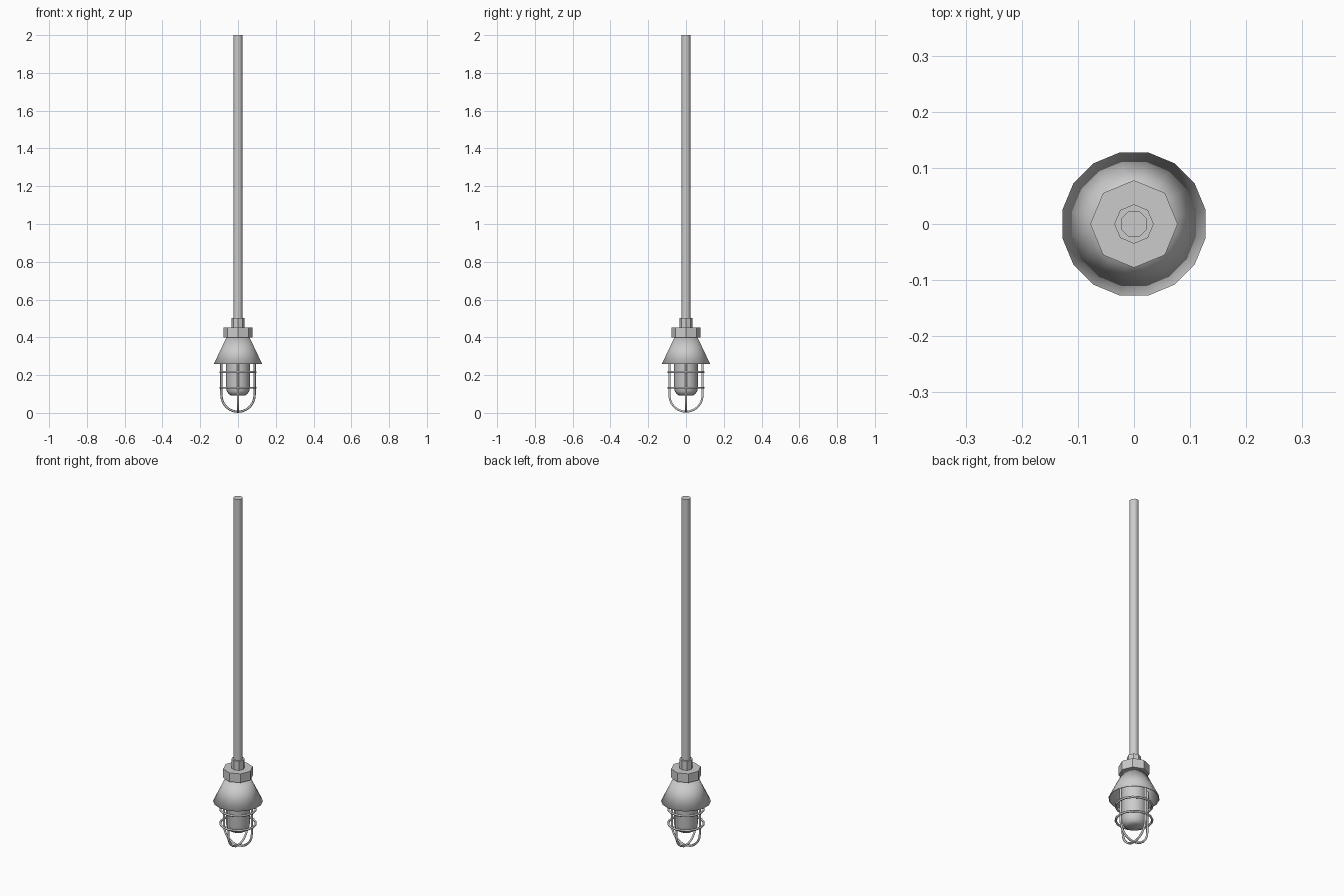
import bpy, bmesh, math

if "Cube" in bpy.data.objects:
    bpy.data.objects.remove(bpy.data.objects["Cube"])


def lathe(name, profile, sides, offset=0.0, close_ends=True, smooth=35):
    """Spin a list of (radius, z) points around the z axis."""
    bm = bmesh.new()
    rings = []
    for r, z in profile:
        angles = [offset + 2 * math.pi * i / sides for i in range(sides)]
        rings.append([bm.verts.new((r * math.cos(a), r * math.sin(a), z)) for a in angles])
    for low, high in zip(rings, rings[1:]):
        for i in range(sides):
            j = (i + 1) % sides
            bm.faces.new((low[i], low[j], high[j], high[i]))
    if close_ends:
        bm.faces.new(rings[0][::-1])
        bm.faces.new(rings[-1])
    bmesh.ops.recalc_face_normals(bm, faces=bm.faces)
    mesh = bpy.data.meshes.new(name)
    bm.to_mesh(mesh)
    bm.free()
    obj = bpy.data.objects.new(name, mesh)
    bpy.context.collection.objects.link(obj)
    finish(obj, smooth)
    return obj


def finish(obj, angle):
    bpy.ops.object.select_all(action='DESELECT')
    obj.select_set(True)
    bpy.context.view_layer.objects.active = obj
    bpy.ops.object.shade_smooth_by_angle(angle=math.radians(angle))


def wire(name, points, radius, cyclic=False):
    """Round wire along a path."""
    curve = bpy.data.curves.new(name, 'CURVE')
    curve.dimensions = '3D'
    curve.bevel_depth = radius
    curve.bevel_resolution = 1
    curve.use_fill_caps = True
    spline = curve.splines.new('POLY')
    spline.points.add(len(points) - 1)
    for p, co in zip(spline.points, points):
        p.co = (*co, 1)
    spline.use_cyclic_u = cyclic
    obj = bpy.data.objects.new(name, curve)
    bpy.context.collection.objects.link(obj)
    return obj


EIGHTH = math.pi / 8

# Hanging rod, collar and cap
lathe("hanging_rod", [(0.025, 0.49), (0.025, 2.0)], 8, EIGHTH, smooth=50)
lathe("rod_collar", [(0.035, 0.445), (0.035, 0.503)], 8, smooth=30)
lathe("shade_cap", [(0.078, 0.40), (0.078, 0.451)], 8, smooth=30)

# Conical shade, open below
shade = lathe("shade", [(0.13, 0.26), (0.061, 0.402)], 16, EIGHTH / 2, close_ends=False)
solid = shade.modifiers.new("thickness", 'SOLIDIFY')
solid.thickness = 0.004
solid.offset = -1

# Glass cover with rounded lower end
lathe("glass_cover", [(0.036, 0.092), (0.05, 0.1), (0.059, 0.114), (0.063, 0.135), (0.063, 0.385)], 16)

# Guard cage: two crossed U wires and two hoops
R, WIRE = 0.088, 0.006
arc = [(R * math.cos(t), WIRE + R - R * math.sin(t))
       for t in (math.pi * i / 12 for i in range(13))]
path = [(R, 0.33)] + arc + [(-R, 0.33)]
wire("guard_wire_side", [(a, 0, z) for a, z in path], WIRE)
wire("guard_wire_front", [(0, a, z) for a, z in path], WIRE)
for label, z in (("upper", 0.216), ("lower", 0.133)):
    hoop = [(0.093 * math.cos(i * EIGHTH), 0.093 * math.sin(i * EIGHTH), z) for i in range(16)]
    wire("guard_hoop_" + label, hoop, WIRE, cyclic=True)
